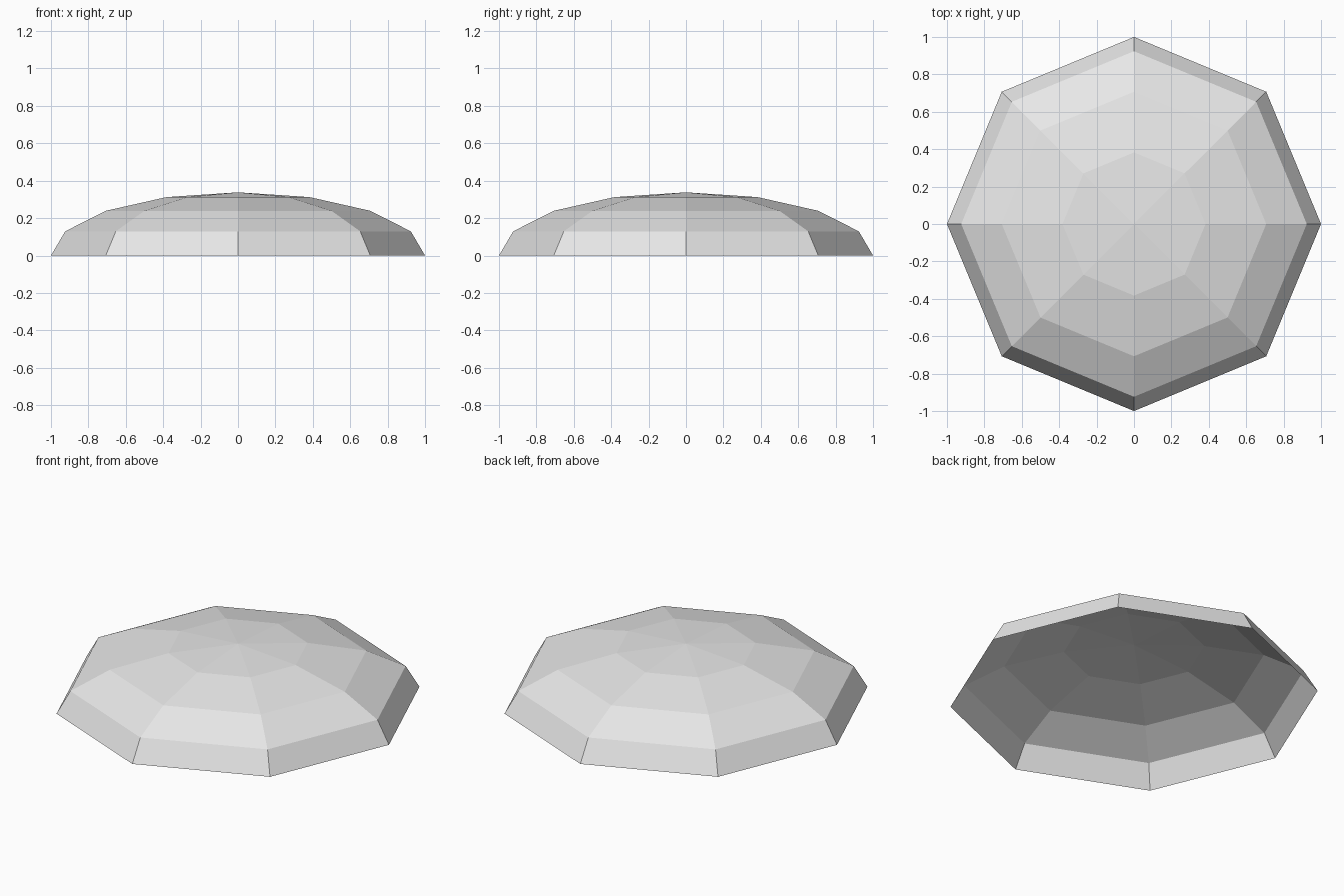
import bpy
import bmesh
from math import pi, sin, cos

cube = bpy.data.objects.get("Cube")
if cube:
    bpy.data.objects.remove(cube, do_unlink=True)

SIDES, BANDS, RADIUS, HEIGHT = 8, 4, 1.0, 0.338

# Pale grey surface
grey = bpy.data.materials.new("pale_grey")
grey.use_nodes = True
colour = (0.8, 0.8, 0.8, 1)
grey.diffuse_color = colour
grey.node_tree.nodes["Principled BSDF"].inputs["Base Color"].default_value = colour

# Open, flattened dome: rings from the rim up, closed by a fan at the apex
bm = bmesh.new()
rings = []
for band in range(BANDS):
    tilt = band * pi / 2 / BANDS
    r, z = RADIUS * cos(tilt), HEIGHT * sin(tilt)
    rings.append([bm.verts.new((r * cos(2 * pi * i / SIDES),
                                r * sin(2 * pi * i / SIDES), z))
                  for i in range(SIDES)])
apex = bm.verts.new((0, 0, HEIGHT))

for i in range(SIDES):
    j = (i + 1) % SIDES
    for low, high in zip(rings, rings[1:]):
        bm.faces.new((low[i], low[j], high[j], high[i]))
    bm.faces.new((rings[-1][i], rings[-1][j], apex))

mesh = bpy.data.meshes.new("dome")
bm.to_mesh(mesh)
bm.free()
mesh.materials.append(grey)
dome = bpy.data.objects.new("dome", mesh)
bpy.context.collection.objects.link(dome)
